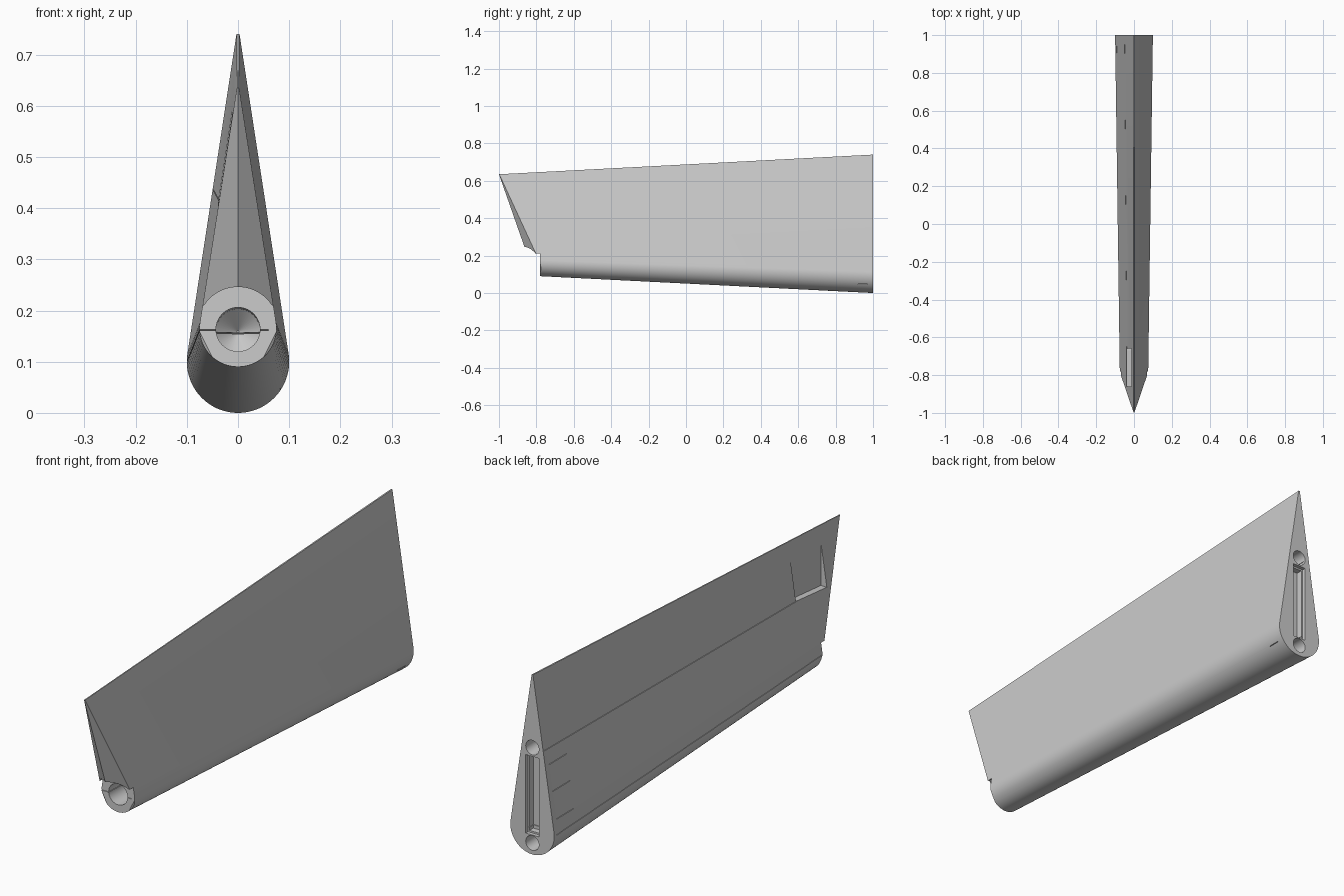
import bpy, bmesh, math
from mathutils import Vector

if "Cube" in bpy.data.objects:
    bpy.data.objects.remove(bpy.data.objects["Cube"])


def section(y):
    """Bottom z and scale of the tapered teardrop at station y."""
    top = 0.74 - 0.0525 * (1 - y)
    bot = 0.09 * (1 - y) / 1.78
    return bot, (top - bot) / 0.74


def centre(y):
    bot, s = section(y)
    return bot + 0.1 * s


def mesh_object(name, bm):
    bmesh.ops.recalc_face_normals(bm, faces=bm.faces)
    me = bpy.data.meshes.new(name)
    bm.to_mesh(me)
    bm.free()
    ob = bpy.data.objects.new(name, me)
    bpy.context.collection.objects.link(ob)
    return ob


def loft(bm, rings):
    """Skin a list of vertex rings and cap both ends."""
    rings = [[bm.verts.new(p) for p in r] for r in rings]
    n = len(rings[0])
    for a, b in zip(rings, rings[1:]):
        for i in range(n):
            j = (i + 1) % n
            bm.faces.new((a[i], a[j], b[j], b[i]))
    bm.faces.new(rings[0])
    bm.faces.new(rings[-1])


# teardrop profile: round hinge edge below, thin trailing edge on top
ang = math.asin((0.1 - 0.003) / 0.64)
N = 48
profile = [(-0.003, 0.74)]
for i in range(N + 1):
    t = math.pi - ang + (math.pi + 2 * ang) * i / N
    profile.append((0.1 * math.cos(t), 0.1 + 0.1 * math.sin(t)))
profile.append((0.003, 0.74))


def ring(y):
    bot, s = section(y)
    return [(x * s, y, bot + z * s) for x, z in profile]


# main body, with the nose trimmed to a wedge by two slanted planes
bm = bmesh.new()
loft(bm, [ring(1), ring(-1.02)])
for side in (1, -1):
    a, b, c = Vector((0, -1, 0.635)), Vector((0, -0.865, 0.25)), Vector((side * 0.072, -0.80, 0.21))
    n = (b - a).cross(c - a).normalized()
    if n.y > 0:
        n = -n
    cut = bmesh.ops.bisect_plane(bm, geom=bm.verts[:] + bm.edges[:] + bm.faces[:],
                                 plane_co=a, plane_no=n, clear_outer=True)
    edges = [e for e in cut['geom_cut'] if isinstance(e, bmesh.types.BMEdge)]
    bmesh.ops.contextual_create(bm, geom=edges)
body = mesh_object("control_surface", bm)


def carve(bm):
    """Subtract a cutter mesh from the body and discard it."""
    cutter = mesh_object("cutter", bm)
    cutter.hide_render = True
    mod = body.modifiers.new("carve", 'BOOLEAN')
    mod.operation = 'DIFFERENCE'
    mod.solver = 'EXACT'
    mod.object = cutter
    bpy.context.view_layer.objects.active = body
    bpy.ops.object.modifier_apply(modifier=mod.name)
    bpy.data.objects.remove(cutter)


def block(x0, x1, y0, y1, za, zb=None):
    """Carve a box; za and zb are the z ranges at the two ends."""
    zb = zb or za
    bm = bmesh.new()
    loft(bm, [[(x0, y, z[0]), (x1, y, z[0]), (x1, y, z[1]), (x0, y, z[1])]
              for y, z in ((y0, za), (y1, zb))])
    carve(bm)


def bore(stations, n=40):
    """Carve a round hole through (y, z, radius) stations."""
    bm = bmesh.new()
    loft(bm, [[(r * math.cos(2 * math.pi * i / n), y, z + r * math.sin(2 * math.pi * i / n))
               for i in range(n)] for y, z, r in stations])
    carve(bm)


def slit(x0, x1, y0, y1, z0, z1, h=0.001):
    block(x0, x1, y0, y1, (z0 - h, z0 + h), (z1 - h, z1 + h))


# clearance for the hinge under the nose
block(-0.2, 0.2, -1.2, -0.78, (-0.2, 0.21))
bore([(-1.2, 0.167, 0.079), (-0.78, 0.167, 0.079)], 64)

# hinge socket with conical bottom
bore([(-0.9, centre(-0.9) - 0.004, 0.043), (-0.64, centre(-0.64), 0.043),
      (-0.60, centre(-0.60), 0.002)])

# pin holes and recess in the rear end
for z in (0.438, 0.045):
    bore([(1.1, z, 0.03), (0.87, z + 0.004, 0.03)], 32)
block(-0.03, 0.03, 0.985, 1.1, (0.08, 0.403))
block(-0.023, 0.023, 0.96, 1.1, (0.087, 0.396))

# pocket in the left side
block(-0.2, -0.012, -0.86, -0.66, (0.40, 0.8), (0.418, 0.8))

# thin slits
slit(-0.2, 0.06, -0.9, 0.985, centre(-0.9) - 0.004, centre(0.985))
slit(-0.2, -0.013, -0.67, 0.99, 0.417, 0.437)
for z in (0.376, 0.27, 0.16):
    slit(-0.2, -0.035, 0.86, 0.975, z, z)
slit(0.03, 0.2, 0.92, 0.97, 0.047, 0.046)

bpy.ops.object.select_all(action='DESELECT')
body.select_set(True)
bpy.context.view_layer.objects.active = body
bpy.ops.object.shade_smooth_by_angle(angle=math.radians(20))
